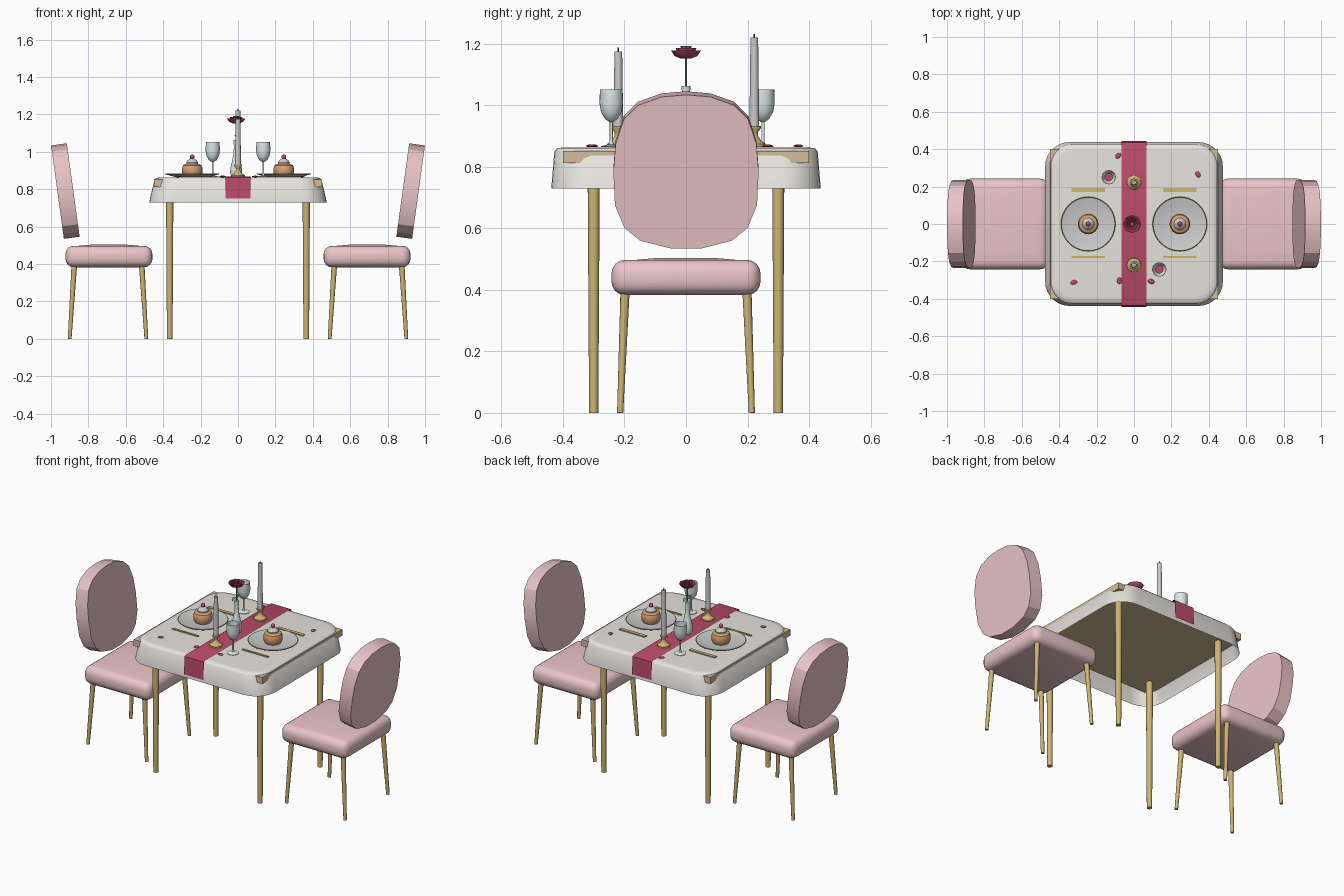
import bpy, bmesh, math
from mathutils import Vector, Matrix

if "Cube" in bpy.data.objects:
    bpy.data.objects.remove(bpy.data.objects["Cube"])


def material(name, rgb):
    m = bpy.data.materials.new(name)
    m.diffuse_color = (*rgb, 1)
    m.use_nodes = True
    m.node_tree.nodes["Principled BSDF"].inputs["Base Color"].default_value = m.diffuse_color
    return m


PINK = material("pink_fabric", (0.83, 0.56, 0.58))
GOLD = material("gold", (0.62, 0.46, 0.17))
CLOTH = material("ivory_cloth", (0.80, 0.77, 0.73))
RED = material("wine_red", (0.50, 0.07, 0.14))
WOOD = material("wood", (0.66, 0.51, 0.33))
WHITE = material("porcelain", (0.88, 0.87, 0.86))
GLASS = material("glass", (0.74, 0.82, 0.83))
CAKE = material("cake", (0.68, 0.36, 0.18))
GREEN = material("green", (0.16, 0.30, 0.14))
BLACK = material("wick", (0.08, 0.07, 0.06))


def finish(name, bm, mat, smooth=True, angle=35):
    bmesh.ops.recalc_face_normals(bm, faces=bm.faces)
    me = bpy.data.meshes.new(name)
    bm.to_mesh(me)
    bm.free()
    me.materials.append(mat)
    ob = bpy.data.objects.new(name, me)
    bpy.context.collection.objects.link(ob)
    if smooth:
        bpy.ops.object.select_all(action='DESELECT')
        ob.select_set(True)
        bpy.context.view_layer.objects.active = ob
        bpy.ops.object.shade_smooth_by_angle(angle=math.radians(angle))
    return ob


def skin(bm, rings, cap_start=False, cap_end=False):
    loops = [[bm.verts.new(p) for p in r] for r in rings]
    n = len(loops[0])
    for a, b in zip(loops, loops[1:]):
        for i in range(n):
            bm.faces.new((a[i], a[(i + 1) % n], b[(i + 1) % n], b[i]))
    if cap_start:
        bm.faces.new(loops[0])
    if cap_end:
        bm.faces.new(loops[-1])


def lathe(name, profile, x, y, mat, n=24, caps=(True, True)):
    bm = bmesh.new()
    ring = lambda r, z: [(x + r * math.cos(math.tau * i / n), y + r * math.sin(math.tau * i / n), z)
                         for i in range(n)]
    skin(bm, [ring(r, z) for r, z in profile], *caps)
    return finish(name, bm, mat)


def rod(name, a, b, r1, r2, mat, n=12):
    a, b = Vector(a), Vector(b)
    bm = bmesh.new()
    q = (b - a).to_track_quat('Z', 'Y').to_matrix().to_4x4()
    bmesh.ops.create_cone(bm, cap_ends=True, segments=n, radius1=r1, radius2=r2, depth=(b - a).length,
                          matrix=Matrix.Translation((a + b) / 2) @ q)
    return finish(name, bm, mat)


def box(name, centre, size, mat, bevel=0, segs=3):
    bm = bmesh.new()
    bmesh.ops.create_cube(bm, size=1, matrix=Matrix.Translation(centre) @ Matrix.Diagonal((*size, 1)))
    if bevel:
        bmesh.ops.bevel(bm, geom=bm.edges[:], offset=bevel, segments=segs, profile=0.5, affect='EDGES')
    return finish(name, bm, mat, bevel > 0, 50)


def ball(name, centre, r, mat, scale=(1, 1, 1), rot=0):
    bm = bmesh.new()
    bmesh.ops.create_uvsphere(bm, u_segments=12, v_segments=8, radius=r, matrix=Matrix.Translation(centre)
                              @ Matrix.Rotation(rot, 4, 'Z') @ Matrix.Diagonal((*scale, 1)))
    return finish(name, bm, mat, angle=60)


# chairs: padded seat, splayed legs, tilted faceted back panel
half = [(0.05, -0.252), (0.15, -0.226), (0.20, -0.185), (0.231, -0.11), (0.236, 0.0),
        (0.229, 0.09), (0.202, 0.172), (0.155, 0.218), (0.08, 0.245)]
outline = half + [(0, 0.252)] + [(-y, z) for y, z in reversed(half)]
for s, side in ((-1, "left"), (1, "right")):
    box(side + "_seat", (s * 0.69, 0, 0.44), (0.465, 0.485, 0.115), PINK, 0.045, 4)
    lid = bmesh.new()
    skin(lid, [[(s * 0.69 + sx * w, sy * w, z) for sx, sy in ((-1, -1), (1, -1), (1, 1), (-1, 1))]
               for w, z in ((0.19, 0.495), (0.09, 0.504))], False, True)
    finish(side + "_seat_crown", lid, PINK)
    for t in (-1, 1):
        for xb, xt in ((0.49, 0.515), (0.90, 0.875)):
            rod(side + "_chair_leg", (s * xb, t * 0.214, 0), (s * xt, t * 0.198, 0.40), 0.010, 0.015, GOLD)
    bm = bmesh.new()
    skin(bm, [[(x, y, z) for y, z in outline] for x in (-0.0425, 0.0425)], True, True)
    bm.transform(Matrix.Translation((s * 0.923, 0, 0.79)) @ Matrix.Rotation(s * math.radians(7.8), 4, 'Y'))
    finish(side + "_chair_back", bm, PINK, True, 20)

# table board, legs and draped cloth
box("table_board", (0, 0, 0.832), (0.90, 0.80, 0.04), WOOD)
for s in (-1, 1):
    for t in (-1, 1):
        rod("table_leg", (s * 0.365, t * 0.30, 0), (s * 0.365, t * 0.30, 0.82), 0.015, 0.02, GOLD, 16)


def rounded(hx, hy, r, z, n=8):
    pts = []
    for k, (sx, sy) in enumerate(((1, 1), (-1, 1), (-1, -1), (1, -1))):
        for i in range(n + 1):
            a = math.pi / 2 * (k + i / n)
            pts.append((sx * (hx - r) + r * math.cos(a), sy * (hy - r) + r * math.sin(a), z))
    return pts


bm = bmesh.new()
skin(bm, [rounded(0.41, 0.39, 0.09, 0.863), rounded(0.435, 0.418, 0.11, 0.861),
          rounded(0.447, 0.428, 0.12, 0.850), rounded(0.475, 0.438, 0.13, 0.73)], True)
finish("tablecloth", bm, CLOTH, True, 60)

# runner with hanging ends
path = [(-0.443, 0.75), (-0.437, 0.862), (-0.425, 0.867), (0.425, 0.867), (0.437, 0.862), (0.443, 0.75)]
bm = bmesh.new()
rows = [[bm.verts.new((x, y, z)) for x in (-0.068, 0.068)] for y, z in path]
for a, b in zip(rows, rows[1:]):
    bm.faces.new((a[0], a[1], b[1], b[0]))
finish("table_runner", bm, RED)

# place settings: plate, rim, cake, cream, cherry, cutlery
for x in (-0.245, 0.245):
    lathe("plate", [(0.09, 0.865), (0.143, 0.880), (0.143, 0.883), (0.09, 0.870)], x, 0, WHITE, 40)
    lathe("plate_rim", [(0.140, 0.882), (0.143, 0.885), (0.146, 0.882), (0.143, 0.879), (0.140, 0.882)],
          x, 0, GOLD, 40, (False, False))
    lathe("cake", [(0.046, 0.869), (0.054, 0.885), (0.055, 0.912), (0.049, 0.928), (0.035, 0.936)], x, 0, CAKE)
    lathe("cream", [(0.031, 0.933), (0.032, 0.943), (0.024, 0.955), (0.012, 0.963)], x, 0, WHITE)
    ball("cherry", (x, 0, 0.972), 0.013, RED)
    box("fork", (x, 0.181, 0.867), (0.18, 0.022, 0.006), GOLD)
    box("knife", (x, -0.176, 0.867), (0.18, 0.012, 0.006), GOLD)

# wine glasses
for x, y in ((-0.135, 0.25), (0.135, -0.243)):
    lathe("wine_glass", [(0.034, 0.864), (0.034, 0.867), (0.008, 0.873), (0.005, 0.885), (0.005, 0.945),
                         (0.020, 0.955), (0.033, 0.977), (0.038, 1.005), (0.037, 1.052), (0.035, 1.052),
                         (0.036, 1.005), (0.031, 0.979), (0.018, 0.958)], x, y, GLASS)
    lathe("wine", [(0.017, 0.959), (0.021, 0.963)], x, y, RED)

# candles in gold holders
for y, top in ((-0.22, 1.175), (0.222, 1.22)):
    lathe("candle_holder", [(0.038, 0.865), (0.037, 0.874), (0.022, 0.885), (0.012, 0.900),
                            (0.012, 0.912), (0.021, 0.925), (0.021, 0.932)], 0, y, GOLD)
    lathe("candle", [(0.016, 0.925), (0.0125, top)], 0, y, WHITE, 16)
    rod("wick", (0, y, top), (0, y, top + 0.012), 0.002, 0.002, BLACK, 6)

# bud vase with a single rose
RX = -0.01
lathe("vase", [(0.026, 0.866), (0.032, 0.885), (0.031, 0.91), (0.022, 0.95), (0.014, 0.99),
               (0.012, 1.03), (0.015, 1.063)], RX, 0, GLASS)
rod("rose_stem", (RX, 0, 1.03), (RX, 0, 1.16), 0.004, 0.004, GREEN, 8)
for t in (-1, 1):
    bm = bmesh.new()
    spine = [(0.0, 1.080, 0.003), (0.015, 1.091, 0.009), (0.030, 1.089, 0.009), (0.045, 1.076, 0.001)]
    rows = [[bm.verts.new((RX + k * w, t * y, z)) for k in (-1, 1)] for y, z, w in spine]
    for a, b in zip(rows, rows[1:]):
        bm.faces.new((a[0], a[1], b[1], b[0]))
    finish("rose_leaf", bm, GREEN)
for r, z0, z1 in ((0.049, 1.152, 1.178), (0.034, 1.155, 1.186), (0.018, 1.160, 1.192)):
    lathe("rose_petals", [(r * 0.35, z0), (r * 0.75, z0 + 0.008), (r, z1), (r * 0.88, z1),
                          (r * 0.6, z0 + 0.012)], RX, 0, RED, 8)

# scattered petals
for i, (x, y) in enumerate(((-0.085, 0.365), (0.342, 0.265), (-0.322, -0.312), (-0.078, -0.303), (0.092, -0.307))):
    ball("loose_petal", (x, y, 0.868), 0.018, RED, (1, 0.7, 0.25), i * 1.3 + 0.8)
